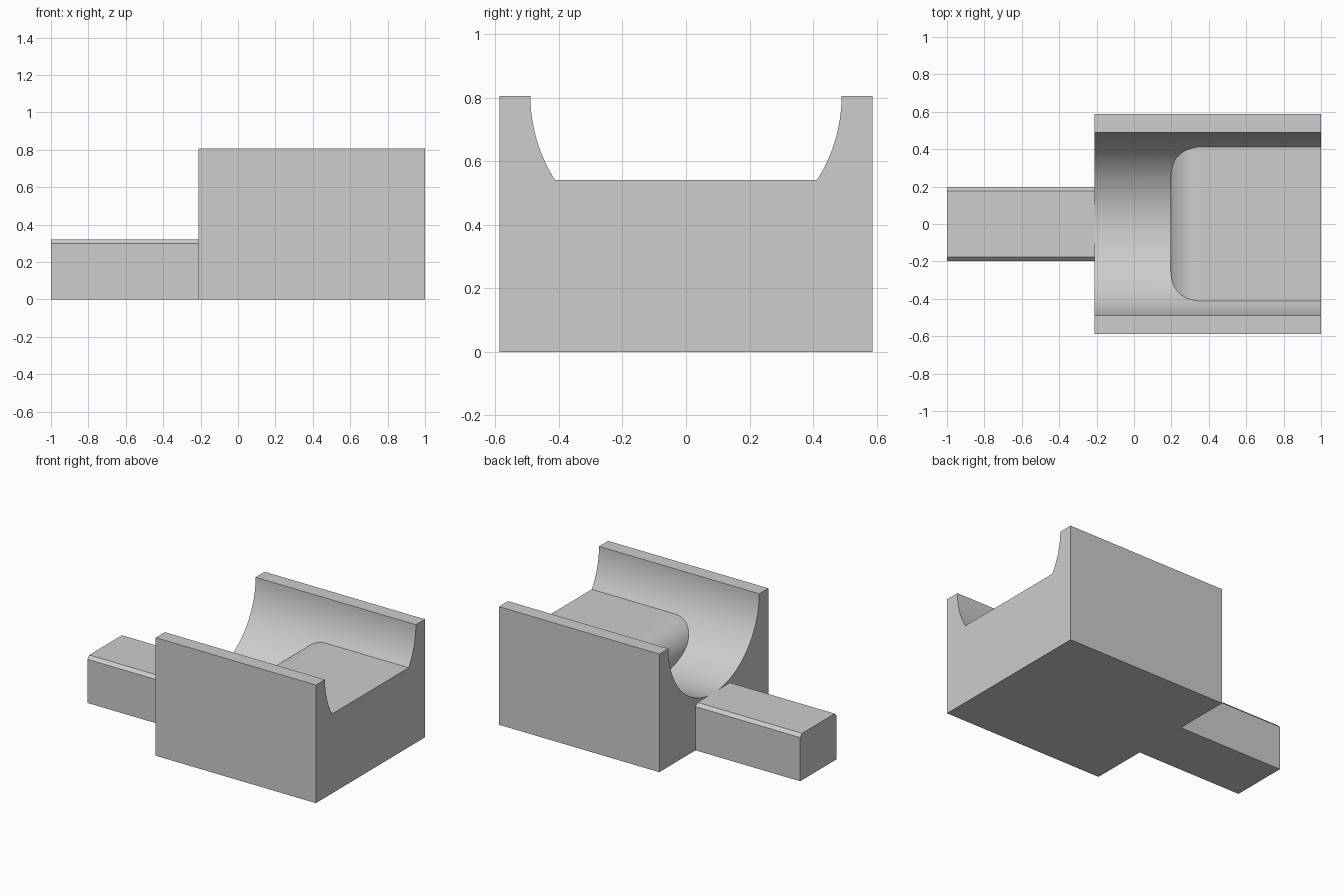
import bpy, bmesh, math
from mathutils import Vector

if "Cube" in bpy.data.objects:
    bpy.data.objects.remove(bpy.data.objects["Cube"])

grey = bpy.data.materials.new("plain grey")
grey.diffuse_color = (0.61, 0.61, 0.61, 1)
grey.use_nodes = True
grey.node_tree.nodes["Principled BSDF"].inputs["Base Color"].default_value = grey.diffuse_color


def prism(name, profile, offset, depth):
    """Extrude a closed 3D profile from its offset position along depth."""
    bm = bmesh.new()
    face = bm.faces.new([bm.verts.new(Vector(p) + Vector(offset)) for p in profile])
    out = bmesh.ops.extrude_face_region(bm, geom=[face])
    moved = [g for g in out["geom"] if isinstance(g, bmesh.types.BMVert)]
    bmesh.ops.translate(bm, verts=moved, vec=depth)
    bmesh.ops.recalc_face_normals(bm, faces=bm.faces)
    mesh = bpy.data.meshes.new(name)
    bm.to_mesh(mesh)
    bm.free()
    mesh.materials.append(grey)
    obj = bpy.data.objects.new(name, mesh)
    bpy.context.collection.objects.link(obj)
    return obj


def subtract(target, cutter):
    mod = target.modifiers.new("cut", 'BOOLEAN')
    mod.operation = 'DIFFERENCE'
    mod.solver = 'EXACT'
    mod.object = cutter
    bpy.context.view_layer.objects.active = target
    bpy.ops.object.modifier_apply(modifier=mod.name)
    bpy.data.objects.remove(cutter)


X0, W, H = -0.21, 0.588, 0.806      # block start, half width, height
R = 0.49                            # channel radius
SHELF_Z, NOSE_X, NOSE_R = 0.542, 0.195, 0.177

# Main block
block = prism("block", [(0, -W, 0), (0, W, 0), (0, W, H), (0, -W, H)],
              (X0, 0, 0), (1 - X0, 0, 0))

# Round channel cutter running lengthwise
N = 128
channel = prism("channel_cutter",
                [(0, R * math.cos(2 * math.pi * i / N), H + R * math.sin(2 * math.pi * i / N))
                 for i in range(N)], (-0.5, 0, 0), (2, 0, 0))

# Raised shelf with a rounded nose, left standing in the channel
nose = []
for i in range(33):
    a = math.pi / 2 * i / 32
    nose.append((NOSE_X + NOSE_R * (1 - math.cos(a)), 0,
                 SHELF_Z - NOSE_R * (1 - math.sin(a))))
shelf = prism("shelf_form", [(NOSE_X, 0, 0)] + nose + [(1.7, 0, SHELF_Z), (1.7, 0, 0)],
              (0, -0.7, 0), (0, 1.4, 0))
subtract(channel, shelf)
subtract(block, channel)

# Tongue with chamfered upper edges
T, TZ, C = 0.197, 0.319, 0.021
tongue = prism("tongue", [(0, -T, 0), (0, T, 0), (0, T, TZ - C), (0, T - C, TZ),
                          (0, -T + C, TZ), (0, -T, TZ - C)],
               (-1, 0, 0), (1 + X0, 0, 0))

# Smooth curved channel and nose, crisp edges elsewhere
bpy.ops.object.select_all(action='DESELECT')
block.select_set(True)
bpy.context.view_layer.objects.active = block
bpy.ops.object.shade_smooth_by_angle(angle=math.radians(20))
